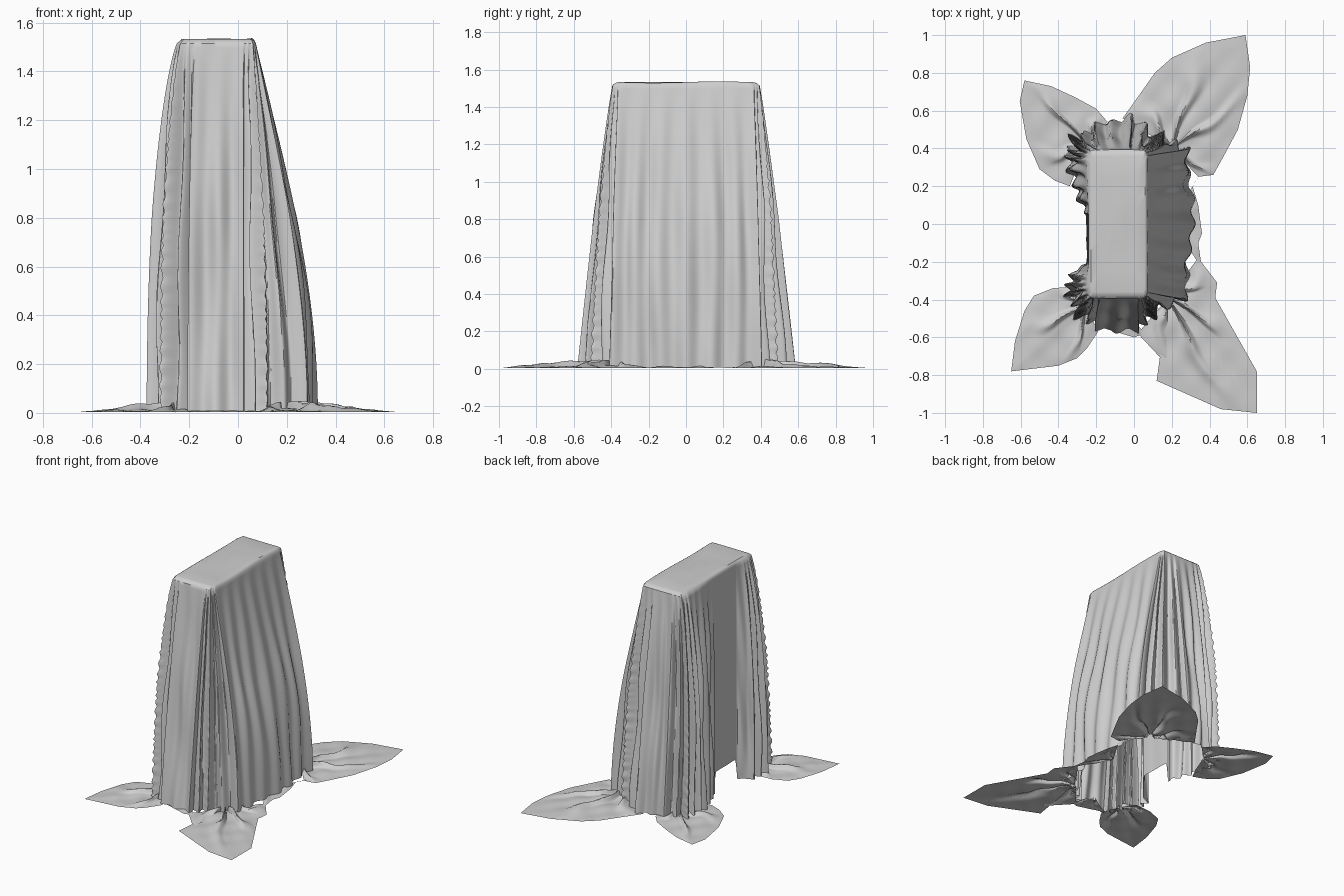
import bpy, bmesh, math, random
from mathutils import Vector

random.seed(4)
if "Cube" in bpy.data.objects:
    bpy.data.objects.remove(bpy.data.objects["Cube"])

cloth = bpy.data.materials.new("pale_grey_cloth")
cloth.use_nodes = True
grey = (0.62, 0.62, 0.62, 1)
cloth.diffuse_color = grey
bsdf = next(n for n in cloth.node_tree.nodes if n.type == "BSDF_PRINCIPLED")
bsdf.inputs["Base Color"].default_value = grey
bsdf.inputs["Roughness"].default_value = 0.8

HEIGHT, STEPS, ROWS = 1.535, 26, 80


def finish(name, bm, angle):
    mesh = bpy.data.meshes.new(name)
    bm.to_mesh(mesh)
    bm.free()
    mesh.materials.append(cloth)
    obj = bpy.data.objects.new(name, mesh)
    bpy.context.collection.objects.link(obj)
    bpy.ops.object.select_all(action="DESELECT")
    obj.select_set(True)
    bpy.context.view_layer.objects.active = obj
    bpy.ops.object.shade_smooth_by_angle(angle=math.radians(angle))


def bridge(bm, a, b, closed=True):
    count = len(a)
    for i in range(count if closed else count - 1):
        j = (i + 1) % count
        bm.faces.new((a[i], b[i], b[j], a[j]))


# Drape outline: top corner, matching floor corner, pleat depth and pleat count
OUTLINE = [
    ((-.24, .05), (-.255, .05), .002, 2),
    ((-.24, -.21), (-.25, -.21), .015, 1),
    ((-.24, -.28), (-.34, -.27), .04, 2),
    ((-.24, -.34), (-.36, -.38), .05, 2),
    ((-.23, -.39), (-.29, -.48), .05, 2),
    ((-.17, -.39), (-.2, -.56), .022, 2),
    ((.02, -.39), (.02, -.57), .04, 2),
    ((.06, -.39), (.1, -.48), .045, 2),
    ((.07, -.36), (.28, -.4), .025, 3),
    ((.07, 0), (.32, 0), .025, 3),
    ((.07, .36), (.29, .4), .045, 2),
    ((.06, .39), (.14, .46), .045, 2),
    ((-.03, .39), (-.02, .58), .025, 2),
    ((-.17, .39), (-.2, .53), .05, 2),
    ((-.23, .39), (-.32, .45), .05, 2),
    ((-.24, .34), (-.36, .36), .04, 2),
    ((-.24, .2), (-.32, .2), .03, 2),
]
RUFFLED = (4, 7, 11, 14)   # corners that carry a crimped fin


def build_drape():
    columns = []
    for k, (top, foot, depth, waves) in enumerate(OUTLINE):
        top2, foot2 = OUTLINE[(k + 1) % len(OUTLINE)][:2]
        for s in range(STEPS):
            t = s / STEPS
            columns.append((Vector(top).lerp(Vector(top2), t),
                            Vector(foot).lerp(Vector(foot2), t), depth, waves, t, k))
    total = len(columns)
    jitter = [random.uniform(-1, 1) for _ in OUTLINE]
    bm = bmesh.new()
    rings = []
    for r in range(ROWS + 1):
        ring = []
        for c, (top, foot, depth, waves, t, k) in enumerate(columns):
            # the open side has a raised hem
            hem = .15 * min(1, 6 * math.sin(math.pi * t)) if k == 0 else .008
            z = HEIGHT - .02 - (HEIGHT - .02 - hem) * r / ROWS
            u = 1 - z / HEIGHT
            side = columns[(c + 8) % total][1] - columns[c - 8][1]
            out = Vector((side.y, -side.x)).normalized()
            # the right side flares sooner below the lid than the left side
            flare = 1.08 if foot.x > -.2 else .65
            x = top.x + (foot.x - top.x) * math.sin(u ** flare * math.pi / 2)
            y = top.y + (foot.y - top.y) * u ** .9
            # pleats fade in downward and wander slightly
            ease = min(1, max(0, u - .02) * 2.2) ** .7
            wander = 2 * jitter[k] * math.sin(math.pi * t) * math.sin(3 * u)
            push = depth * ease * (math.cos(2 * math.pi * waves * t + wander) * .5 - .2)
            if k:
                push += .01 * ease * math.sin(7 * z + 5 * k + 4 * t) * math.sin(math.pi * t)
            # crimped corner fins
            for corner in RUFFLED:
                gap = abs(c - corner * STEPS) / 7
                if gap < 1:
                    crimp = .75 + .25 * math.sin(z * 110 + 2 * math.sin(z * 17))
                    push += .03 * (1 - gap) * ease * crimp
            ring.append(bm.verts.new((x + out.x * push, y + out.y * push, z)))
        rings.append(ring)
    for a, b in zip(rings, rings[1:]):
        bridge(bm, a, b)
    # softened lid
    centre = Vector((-.085, 0))
    lid = rings[0]
    for shrink, lift in ((.97, .013), (.92, .018), (.6, .012), (.25, .018)):
        inner = []
        for top, *_ in columns:
            p = centre + (top - centre) * shrink
            z = HEIGHT - .02 + lift + .004 * math.sin(9 * p.y) * math.cos(8 * p.x)
            inner.append(bm.verts.new((p.x, p.y, z)))
        bridge(bm, inner, lid)
        lid = inner
    bm.faces.new(lid)
    finish("draped_cloth", bm, 40)


def build_flap(name, root, rim, ridges, lift):
    """Leaf of cloth lying on the floor, creased outward from its root."""
    root = Vector(root)
    edge = []
    for a, b in zip(rim, rim[1:]):
        edge += [Vector(a).lerp(Vector(b), s / 8) for s in range(8)]
    edge.append(Vector(rim[-1]))
    bm = bmesh.new()
    previous = None
    levels = 16
    for level in range(1, levels + 1):
        f = level / levels
        row = []
        for i, p in enumerate(edge):
            q = root.lerp(p, f)
            v = i / (len(edge) - 1)
            crease = max(0, math.sin(math.pi * ridges * v + .5 * math.sin(9 * f))) ** 4
            ripple = .5 + .5 * math.sin(31 * q.x + 5) * math.sin(27 * q.y)
            z = .004 + lift * (1 - f) ** .8 * (crease + .35 * ripple) + .006 * ripple * (1 - f ** 4)
            row.append(bm.verts.new((q.x, q.y, z)))
        if previous:
            bridge(bm, previous, row, closed=False)
        previous = row
    bmesh.ops.recalc_face_normals(bm, faces=bm.faces)
    if sum(f.normal.z for f in bm.faces) < 0:
        bmesh.ops.reverse_faces(bm, faces=bm.faces)
    finish(name, bm, 35)


# Corner flaps spread on the floor
build_flap("back_left_flap", (.2, .4),
           [(-.06, .56), (.04, .7), (.11, .8), (.2, .88), (.38, .96), (.59, 1), (.615, .83),
            (.6, .68), (.55, .5), (.47, .35), (.42, .26), (.34, .25)], 7, .04)
build_flap("back_right_flap", (-.25, .42),
           [(-.14, .54), (-.2, .61), (-.31, .67), (-.44, .73), (-.58, .76), (-.605, .65),
            (-.57, .45), (-.5, .29), (-.42, .23), (-.34, .2)], 6, .035)
build_flap("front_right_flap", (-.25, -.44),
           [(-.3, -.33), (-.43, -.34), (-.53, -.38), (-.58, -.46), (-.63, -.62), (-.65, -.78),
            (-.4, -.75), (-.3, -.71), (-.25, -.66), (-.19, -.57)], 6, .035)
build_flap("front_left_flap", (.18, -.39),
           [(.34, -.18), (.44, -.31), (.43, -.39), (.52, -.55), (.65, -.78), (.65, -1),
            (.46, -.98), (.12, -.83), (.17, -.74), (.02, -.58)], 7, .04)

# Narrow hems along the long left side and the front
build_flap("left_hem", (.2, .02),
           [(.36, -.24), (.34, -.1), (.36, -.05), (.34, .1), (.31, .2), (.36, .28)], 4, .02)
build_flap("front_hem", (-.05, -.46), [(-.2, -.54), (0, -.6), (.06, -.58)], 3, .02)

build_drape()
